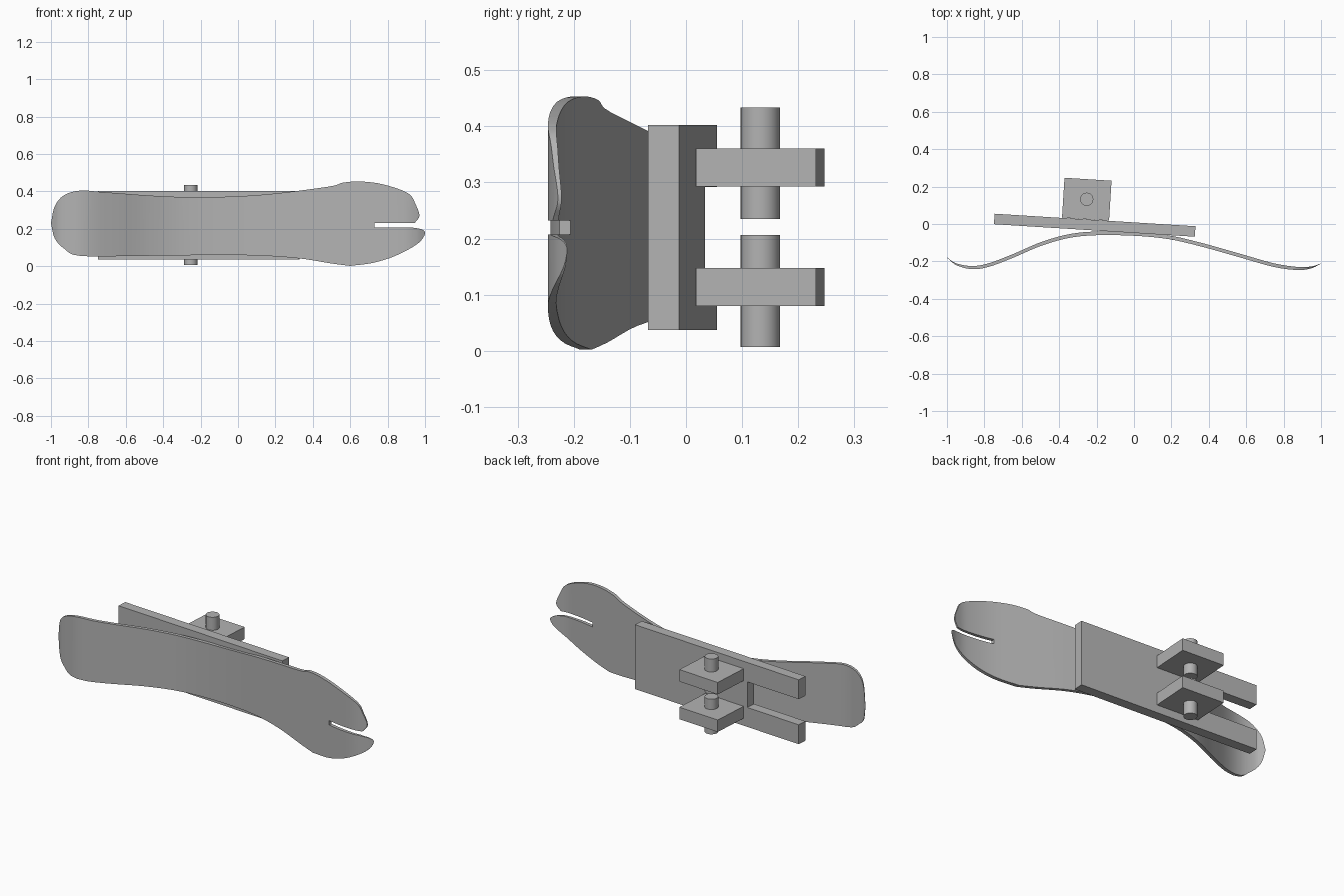
import bpy
import bmesh
import math
from mathutils import Matrix, Vector

if "Cube" in bpy.data.objects:
    bpy.data.objects.remove(bpy.data.objects["Cube"], do_unlink=True)

grey = bpy.data.materials.new("plain grey")
grey.use_nodes = True
grey.diffuse_color = (0.45, 0.45, 0.45, 1)
grey.node_tree.nodes["Principled BSDF"].inputs["Base Color"].default_value = grey.diffuse_color

TILT = Matrix.Rotation(math.radians(-3.57), 4, "Z")


def spline(points, steps):
    """Smooth open curve through the given 2D points."""
    pts = [Vector(p) for p in points]
    ext = [2 * pts[0] - pts[1]] + pts + [2 * pts[-1] - pts[-2]]
    out = []
    for a, b, c, d in zip(ext, ext[1:], ext[2:], ext[3:]):
        for i in range(steps):
            t = i / steps
            out.append(b + (c - a) * t / 2
                       + (2 * a - 5 * b + 4 * c - d) * t * t / 2
                       + (3 * b - a - 3 * c + d) * t ** 3 / 2)
    return out + [pts[-1]]


def prism(outline, depth):
    """Extrude an x-z outline along y, from zero to depth."""
    bm = bmesh.new()
    face = bm.faces.new([bm.verts.new((x, 0, z)) for x, z in outline])
    new = bmesh.ops.extrude_face_region(bm, geom=[face])["geom"]
    verts = [v for v in new if isinstance(v, bmesh.types.BMVert)]
    bmesh.ops.translate(bm, verts=verts, vec=(0, depth, 0))
    bmesh.ops.recalc_face_normals(bm, faces=bm.faces)
    return bm


def finish(name, bm, smooth=False):
    mesh = bpy.data.meshes.new(name)
    bm.to_mesh(mesh)
    bm.free()
    mesh.materials.append(grey)
    obj = bpy.data.objects.new(name, mesh)
    bpy.context.collection.objects.link(obj)
    if smooth:
        bpy.ops.object.select_all(action="DESELECT")
        obj.select_set(True)
        bpy.context.view_layer.objects.active = obj
        bpy.ops.object.shade_smooth_by_angle(angle=math.radians(35))
    return obj


# Foot blade: outline with a split toe, bent along a wavy profile
heel_and_top = [(-1, .23), (-.98, .32), (-.93, .38), (-.84, .405), (-.7, .395),
                (-.3, .37), (.1, .38), (.48, .425), (.56, .447), (.66, .453),
                (.78, .437), (.91, .39), (.95, .33), (.97, .27), (.945, .232)]
lower_toe = [(.93, .207), (.98, .198), (1, .175), (.96, .12), (.84, .055),
             (.72, .018), (.6, .002)]
bottom = [(.6, .002), (.5, .015), (.3, .045), (0, .06), (-.5, .056),
          (-.84, .055), (-.93, .095), (-.98, .15), (-1, .23)]
slot = [Vector((.73, .232)), Vector((.73, .207))]
outline = (spline(heel_and_top, 4) + slot + spline(lower_toe, 4)
           + spline(bottom, 4)[1:-1])

profile = spline([(-1, -.18), (-.95, -.22), (-.87, -.241), (-.78, -.23),
                  (-.65, -.182), (-.5, -.118), (-.35, -.075), (-.2, -.06),
                  (0, -.063), (.18, -.08), (.35, -.118), (.55, -.174),
                  (.75, -.23), (.88, -.246), (.95, -.236), (1, -.212)], 12)


def bend(x):
    for p, q in zip(profile, profile[1:]):
        if x <= q.x:
            return p.y + (q.y - p.y) * (x - p.x) / (q.x - p.x)
    return profile[-1].y


bm = prism(outline, 1)
cuts = 90
for i in range(1, cuts):
    x = -math.cos(math.pi * i / cuts) + .0007
    bmesh.ops.bisect_plane(bm, geom=bm.verts[:] + bm.edges[:] + bm.faces[:],
                           dist=1e-6, plane_co=(x, 0, 0), plane_no=(1, 0, 0))
for v in bm.verts:
    thickness = .02 * (1 - .97 * min(1, abs(v.co.x)) ** 12)
    v.co.y = bend(v.co.x) + v.co.y * thickness
finish("foot_blade", bm, smooth=True)

# Forked backing plate, open at the heel end
half, low, high = .538, .037, .402
fork, slot_low, slot_high = -.2, .147, .292
bm = prism([(-half, low), (half, low), (half, high), (-half, high),
            (-half, slot_high), (fork, slot_high), (fork, slot_low),
            (-half, slot_low)], .056)
bm.transform(Matrix.Translation((-.21, -.0065, 0)) @ TILT
             @ Matrix.Translation((0, -.028, 0)))
finish("forked_plate", bm)

# Two lugs, each with a pivot pin through it
for side, lug_z, pin_z in (("lower", .1135, .1065), ("upper", .3265, .3345)):
    centre = Vector((-.2525, .1325, 0))
    bm = bmesh.new()
    bmesh.ops.create_cube(bm, size=1)
    bm.transform(Matrix.Translation(centre + Vector((0, 0, lug_z))) @ TILT
                 @ Matrix.Diagonal((.252, .214, .068, 1)))
    finish(side + "_lug", bm)
    bm = bmesh.new()
    bmesh.ops.create_cone(bm, cap_ends=True, segments=32, radius1=.035,
                          radius2=.035, depth=.199)
    bm.transform(Matrix.Translation(centre + Vector((0, 0, pin_z))))
    finish(side + "_pin", bm, smooth=True)
